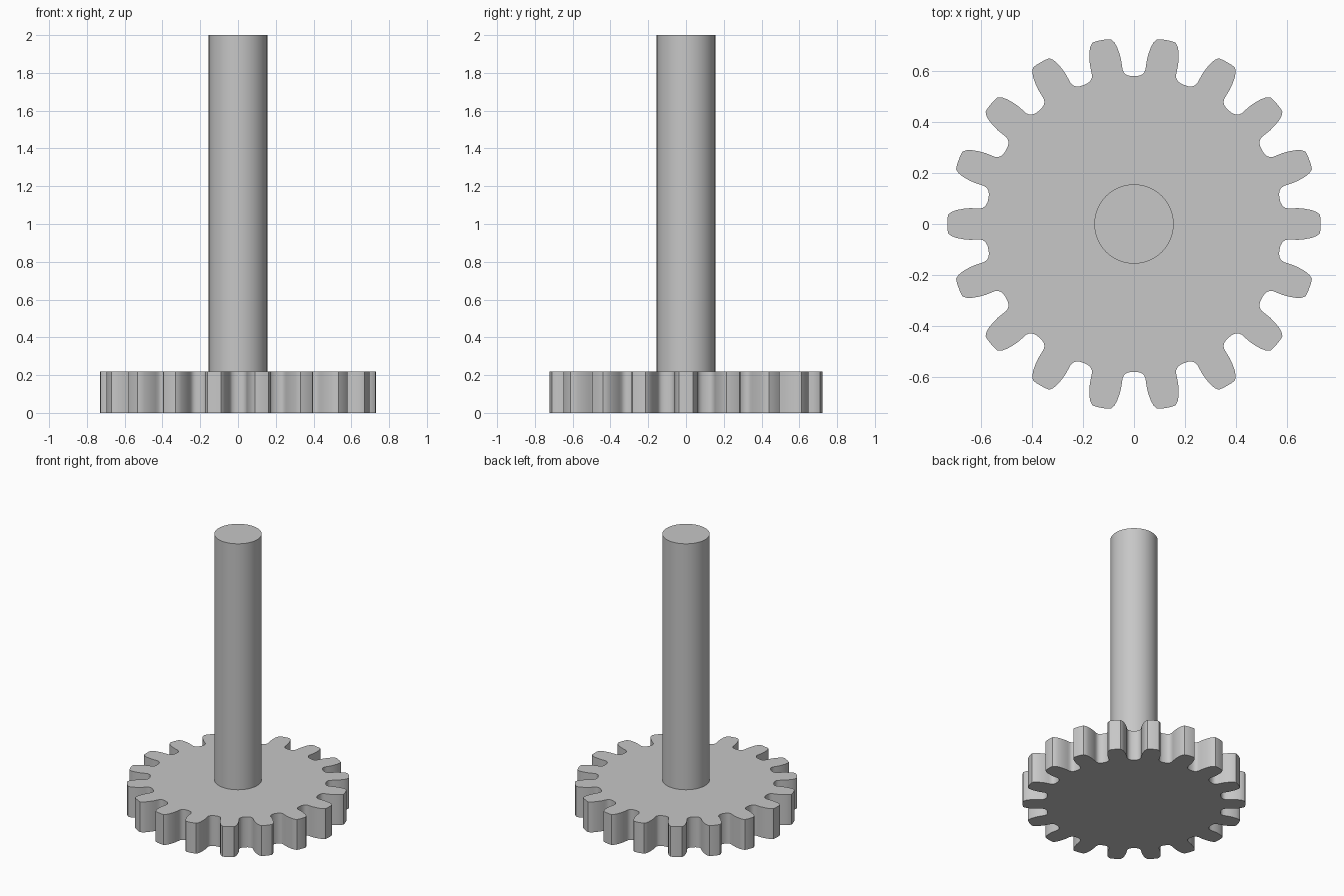
import bpy, bmesh, math

if "Cube" in bpy.data.objects:
    bpy.data.objects.remove(bpy.data.objects["Cube"])

TEETH = 18
GEAR_HEIGHT = 0.22

steel = bpy.data.materials.new("grey steel")
steel.diffuse_color = (0.57, 0.57, 0.57, 1)
steel.use_nodes = True
steel.node_tree.nodes["Principled BSDF"].inputs["Base Color"].default_value = steel.diffuse_color

# Half tooth: radius and degrees, from gap centre to tooth centre
HALF_TOOTH = [(0.578, 0), (0.579, 1.5), (0.584, 2.9), (0.593, 3.8), (0.605, 4.25),
              (0.623, 4.35), (0.645, 4.5), (0.67, 4.9), (0.696, 5.5), (0.715, 6.2),
              (0.728, 7.1), (0.73, 8.5), (0.73, 10)]


def finish(obj):
    obj.data.materials.append(steel)
    bpy.ops.object.select_all(action='DESELECT')
    obj.select_set(True)
    bpy.context.view_layer.objects.active = obj
    bpy.ops.object.shade_smooth_by_angle(angle=math.radians(30))


# Gear wheel: one mirrored tooth repeated round the rim, then extruded
pitch = 360 / TEETH
tooth = HALF_TOOTH + [(r, pitch - a) for r, a in HALF_TOOTH[-2:0:-1]]
bm = bmesh.new()
outline = []
for i in range(TEETH):
    for r, a in tooth:
        t = math.radians((i - 0.5) * pitch + a)
        outline.append(bm.verts.new((r * math.cos(t), r * math.sin(t), 0)))
base = bm.faces.new(outline)
top = bmesh.ops.extrude_face_region(bm, geom=[base], use_keep_orig=True)
bmesh.ops.translate(bm, vec=(0, 0, GEAR_HEIGHT),
                    verts=[g for g in top["geom"] if isinstance(g, bmesh.types.BMVert)])
bmesh.ops.recalc_face_normals(bm, faces=bm.faces)
mesh = bpy.data.meshes.new("gear_wheel")
bm.to_mesh(mesh)
bm.free()
gear = bpy.data.objects.new("gear_wheel", mesh)
bpy.context.collection.objects.link(gear)
finish(gear)

# Shaft: round bar standing on the wheel
length = 2 - GEAR_HEIGHT
bpy.ops.mesh.primitive_cylinder_add(vertices=96, radius=0.155, depth=length,
                                    location=(0, 0, GEAR_HEIGHT + length / 2))
shaft = bpy.context.object
shaft.name = "shaft"
finish(shaft)
